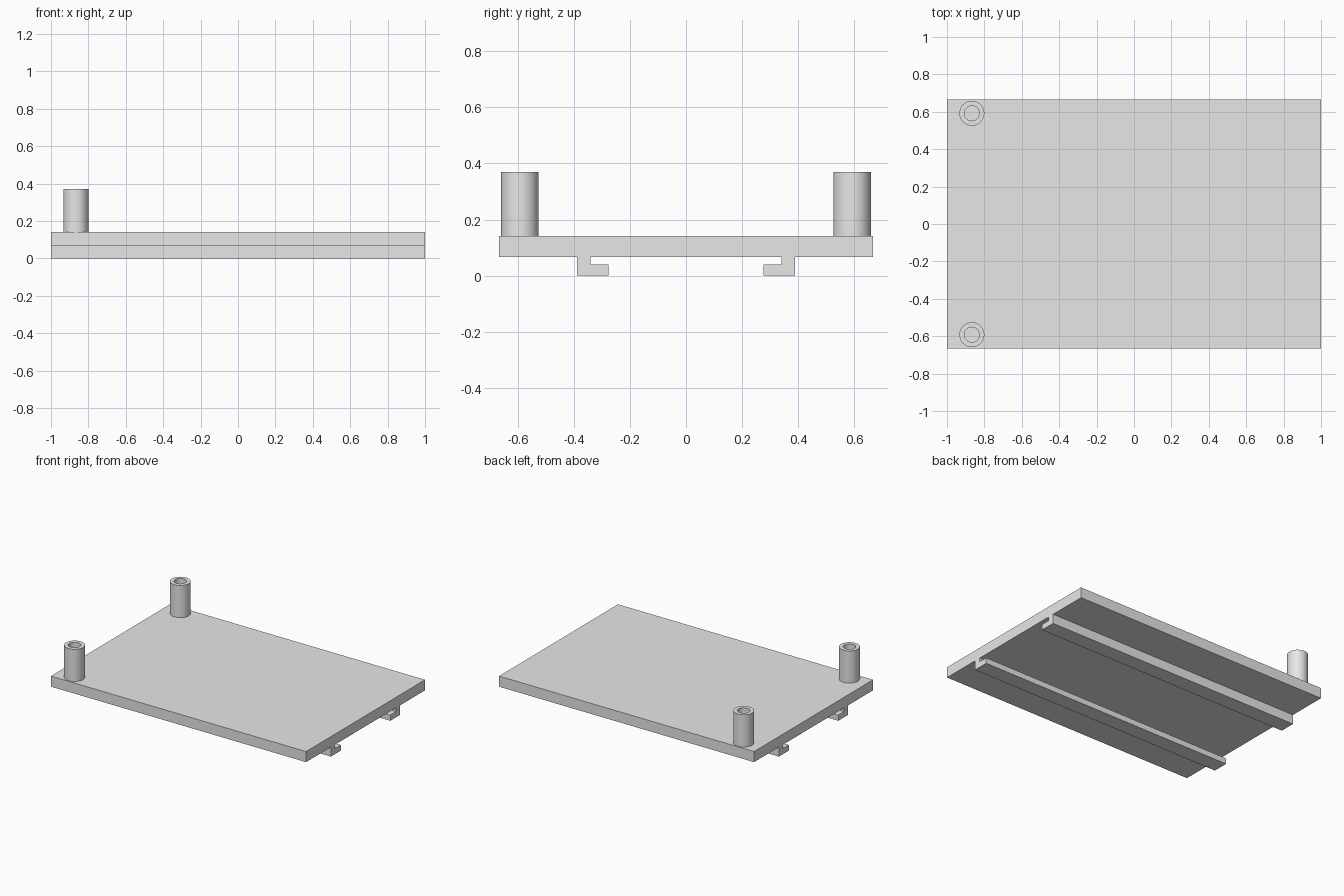
import bpy, bmesh, math

if "Cube" in bpy.data.objects:
    bpy.data.objects.remove(bpy.data.objects["Cube"])

grey = bpy.data.materials.new("light_grey")
grey.diffuse_color = (0.8, 0.8, 0.8, 1)
grey.use_nodes = True
grey.node_tree.nodes["Principled BSDF"].inputs["Base Color"].default_value = grey.diffuse_color


def make_object(name, bm):
    bmesh.ops.recalc_face_normals(bm, faces=bm.faces)
    mesh = bpy.data.meshes.new(name)
    bm.to_mesh(mesh)
    bm.free()
    mesh.materials.append(grey)
    ob = bpy.data.objects.new(name, mesh)
    bpy.context.collection.objects.link(ob)
    return ob


def extrude_x(name, profile, x0, x1):
    """Extrude a closed (y, z) profile along x."""
    bm = bmesh.new()
    face = bm.faces.new([bm.verts.new((x0, y, z)) for y, z in profile])
    ext = bmesh.ops.extrude_face_region(bm, geom=[face])
    verts = [v for v in ext["geom"] if isinstance(v, bmesh.types.BMVert)]
    bmesh.ops.translate(bm, verts=verts, vec=(x1 - x0, 0, 0))
    return make_object(name, bm)


def hollow_post(name, x, y, z0, z1, r_out, r_in, sides=64):
    """Tube made by spinning its rectangular wall section."""
    bm = bmesh.new()
    section = [(r_out, z0), (r_out, z1), (r_in, z1), (r_in, z0)]
    vs = [bm.verts.new((x + r, y, z)) for r, z in section]
    edges = [bm.edges.new((vs[i], vs[(i + 1) % 4])) for i in range(4)]
    bmesh.ops.spin(bm, geom=vs + edges, cent=(x, y, 0), axis=(0, 0, 1),
                   angle=math.tau, steps=sides, use_merge=True)
    bmesh.ops.remove_doubles(bm, verts=bm.verts, dist=1e-5)
    ob = make_object(name, bm)
    bpy.ops.object.select_all(action="DESELECT")
    ob.select_set(True)
    bpy.context.view_layer.objects.active = ob
    bpy.ops.object.shade_smooth_by_angle(angle=math.radians(30))
    return ob


# Flat base plate
W, Z0, Z1 = 0.666, 0.067, 0.142
extrude_x("base_plate", [(-W, Z0), (W, Z0), (W, Z1), (-W, Z1)], -1, 1)

# Mirrored L-shaped rails below and hollow posts above
rail = [(0.388, Z0), (0.388, 0), (0.277, 0), (0.277, 0.04), (0.341, 0.04), (0.341, Z0)]
for side, s in (("front", -1), ("back", 1)):
    extrude_x(side + "_rail", [(s * y, z) for y, z in rail], -1, 1)
    hollow_post(side + "_post", -0.867, s * 0.592, Z1, 0.37, 0.0667, 0.04)
